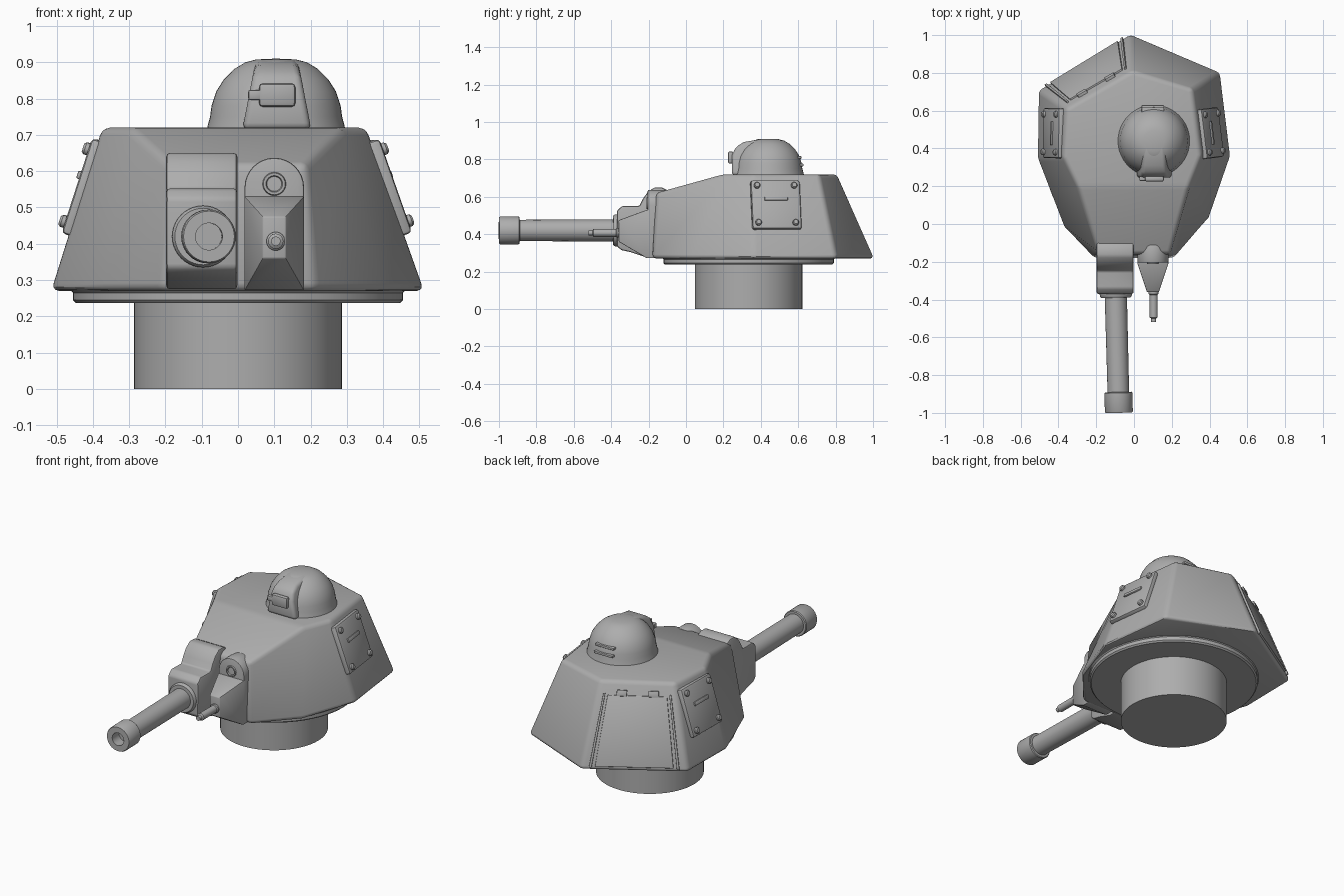
import bpy, bmesh, math
from mathutils import Vector, Matrix

if "Cube" in bpy.data.objects:
    bpy.data.objects.remove(bpy.data.objects["Cube"])

steel = bpy.data.materials.new("plain grey steel")
steel.use_nodes = True
GREY = (0.42, 0.42, 0.42, 1)
steel.diffuse_color = GREY
steel.node_tree.nodes["Principled BSDF"].inputs["Base Color"].default_value = GREY


def finish(name, bm, bevel=0, segments=2, angle=30, matrix=None):
    bmesh.ops.recalc_face_normals(bm, faces=bm.faces)
    if bevel:
        edges = [e for e in bm.edges if e.is_manifold and e.calc_face_angle(0) > math.radians(angle)]
        bmesh.ops.bevel(bm, geom=edges, offset=bevel, segments=segments, profile=0.5, affect='EDGES')
    if matrix:
        bm.transform(matrix)
    mesh = bpy.data.meshes.new(name)
    bm.to_mesh(mesh)
    bm.free()
    mesh.materials.append(steel)
    obj = bpy.data.objects.new(name, mesh)
    bpy.context.collection.objects.link(obj)
    bpy.ops.object.select_all(action='DESELECT')
    obj.select_set(True)
    bpy.context.view_layer.objects.active = obj
    bpy.ops.object.shade_smooth_by_angle(angle=math.radians(35))
    return obj


def loft(name, rings, bevel=0, **kw):
    """Skin closed rings of equal length and cap both ends."""
    bm = bmesh.new()
    vs = [[bm.verts.new(p) for p in r] for r in rings]
    n = len(vs[0])
    for a, b in zip(vs, vs[1:]):
        for i in range(n):
            bm.faces.new((a[i], a[(i + 1) % n], b[(i + 1) % n], b[i]))
    bm.faces.new(vs[0])
    bm.faces.new(vs[-1])
    return finish(name, bm, bevel, **kw)


def box(name, size, at=(0, 0, 0), bevel=0, matrix=None):
    x, y, z = (s / 2 for s in size)
    rings = [[Vector(at) + Vector((i * x, j * y, k * z)) for i, j in ((-1, -1), (1, -1), (1, 1), (-1, 1))]
             for k in (-1, 1)]
    return loft(name, rings, bevel, matrix=matrix)


def lathe(name, profile, start, end=None, steps=40):
    """Turn (radius, distance) pairs around the axis from start towards end."""
    start = Vector(start)
    axis = Vector(end) - start if end else Vector((0, 0, 1))
    m = Matrix.Translation(start) @ axis.to_track_quat('Z', 'Y').to_matrix().to_4x4()
    rings = [[(r * math.cos(t), r * math.sin(t), h) for t in (2 * math.pi * i / steps for i in range(steps))]
             for r, h in profile]
    return loft(name, rings, matrix=m)


# Faceted hull: lower outline, and upper outline with sloping front roof
low = [Vector((x, y, 0.27)) for x, y in (
    (-0.21, -0.18), (0.21, -0.18), (0.40, 0.03), (0.515, 0.36), (0.46, 0.805),
    (-0.02, 1.01), (-0.51, 0.71), (-0.515, 0.35), (-0.37, -0.02))]
high = [Vector((x, y, 0.62 if y < 0 else 0.72)) for x, y in (
    (-0.19, -0.16), (0.19, -0.16), (0.29, 0.20), (0.355, 0.36), (0.31, 0.715),
    (-0.01, 0.81), (-0.36, 0.61), (-0.375, 0.35), (-0.30, 0.20))]
bm = bmesh.new()
lo, hi = ([bm.verts.new(p) for p in ring] for ring in (low, high))
for i in range(9):
    j = (i + 1) % 9
    bm.faces.new((lo[i], lo[j], hi[j], hi[i]))
bm.faces.new(lo[::-1])
bm.faces.new((hi[0], hi[1], hi[2], hi[8]))
bm.faces.new(hi[2:9])
finish("hull", bm, bevel=0.022, segments=3, angle=12)

# Turret ring and pedestal
C = (0, 0.335, 0)
lathe("turret_ring", [(0.447, 0.237), (0.455, 0.245), (0.455, 0.265), (0.47, 0.28)], C, steps=64)
lathe("pedestal", [(0.287, 0), (0.287, 0.24)], C, steps=64)


def on_face(i, u, v):
    j = (i + 1) % 9
    return low[i].lerp(low[j], u).lerp(high[i].lerp(high[j], u), v)


def face_frame(i, u, v):
    x = (low[(i + 1) % 9] - low[i]).normalized()
    up = on_face(i, u, 1) - on_face(i, u, 0)
    n = x.cross(up).normalized()
    m = Matrix((x, n.cross(x), n)).transposed().to_4x4()
    return Matrix.Translation(on_face(i, u, v)) @ m


# Bolted side hatches
for side, face, u in (("left", 3, 0.31), ("right", 6, 0.56)):
    f = face_frame(face, u, 0.63)
    box(side + "_hatch", (0.265, 0.275, 0.04), (0, 0, 0.002), 0.012, f)
    box(side + "_hatch_slot", (0.125, 0.022, 0.012), (0, 0.03, 0.025), 0.004, f)
    for x in (-0.1, 0.1):
        for y in (-0.105, 0.105):
            lathe(side + "_hatch_bolt", [(0.017, 0), (0.017, 0.032), (0.012, 0.038)],
                  f @ Vector((x, y, 0)), f @ Vector((x, y, 1)), 12)

# Rear access door with side rails and hinges
n = face_frame(5, 0.5, 0.5).to_3x3().col[2]


def face_patch(name, u0, u1, v0, v1, height, bevel=0.003):
    base = [on_face(5, u, v) for u, v in ((u0, v0), (u1, v0), (u1, v1), (u0, v1))]
    loft(name, [[p - n * 0.03 for p in base], [p + n * height for p in base]], bevel)


face_patch("rear_door", 0.13, 0.87, 0.045, 0.84, 0.010)
for u in (0.075, 0.90):
    face_patch("rear_door_rail", u, u + 0.025, 0.03, 0.86, 0.012)
for u in (0.24, 0.64):
    face_patch("rear_door_hinge", u, u + 0.13, 0.83, 0.90, 0.016)

# Observation cupola
lathe("cupola", [(0.192, 0.71), (0.188, 0.728), (0.182, 0.75), (0.178, 0.78), (0.165, 0.82), (0.144, 0.853),
                 (0.115, 0.882), (0.085, 0.9), (0.055, 0.908), (0.01, 0.91)], (0.105, 0.44, 0), steps=48)
hood = [(0.245, 0.715), (0.245, 0.82), (0.265, 0.865), (0.31, 0.893), (0.4, 0.908), (0.5, 0.905), (0.5, 0.715)]


def hood_side(s):
    return [(0.107 + s * (0.095 - 0.2 * max(0, z - 0.72)), y, z) for y, z in hood]


loft("cupola_hood", [hood_side(-1), hood_side(1)], 0.018, segments=3)
box("cupola_visor", (0.1, 0.03, 0.065), (0.108, 0.239, 0.81), 0.01)
box("cupola_visor_lug", (0.04, 0.025, 0.028), (0.048, 0.24, 0.81), 0.006)
for z in (0.77, 0.81):
    box("cupola_rear_slot", (0.12, 0.04, 0.014), (0.1, 0.609 - (z - 0.77) * 0.3, z), 0.004)

# Main gun mantlet, a side profile extruded across
mantlet = [(-0.09, 0.63), (-0.13, 0.65), (-0.17, 0.65), (-0.205, 0.625), (-0.23, 0.59), (-0.25, 0.55), (-0.34, 0.552),
           (-0.37, 0.525), (-0.37, 0.335), (-0.345, 0.315), (-0.30, 0.305), (-0.21, 0.275), (-0.09, 0.275)]
loft("mantlet", [[(x, y, z) for y, z in mantlet] for x in (-0.198, -0.002)], 0.01)

# Main gun, slightly toed in, with a hollow muzzle
ROOT, TIP = (-0.097, -0.35, 0.42), (-0.08, -1, 0.42)
lathe("gun_collar", [(0.085, 0), (0.085, 0.03), (0.078, 0.04), (0.05, 0.04)], ROOT, TIP)
lathe("gun_barrel", [(0.059, 0), (0.057, 0.57)], ROOT, TIP)
lathe("gun_muzzle", [(0.05, 0.54), (0.070, 0.54), (0.074, 0.545), (0.074, 0.643), (0.07, 0.65), (0.037, 0.65),
                     (0.037, 0.585)], ROOT, TIP)

# Secondary gun mount: round-topped plate, tapered housing, sight port
arch = [(0.018, 0.275), (0.182, 0.275)] + [
    (0.1 + 0.082 * math.cos(t), 0.555 + 0.082 * math.sin(t)) for t in (math.pi * i / 16 for i in range(17))]
loft("secondary_mount", [[(x, y, z) for x, z in arch] for y in (-0.11, -0.205)], 0.006)
lathe("sight_port", [(0.034, 0), (0.03, 0.012), (0.023, 0.012), (0.02, 0.004)],
      (0.1, -0.2, 0.565), (0.1, -1, 0.565), 24)


def housing_ring(y, w, z0, z1):
    return [(0.1 - w, y, z0), (0.1 + w, y, z0), (0.1 + w, y, z1), (0.1 - w, y, z1)]


loft("secondary_housing", [housing_ring(-0.15, 0.082, 0.272, 0.53), housing_ring(-0.21, 0.082, 0.272, 0.53),
                           housing_ring(-0.36, 0.032, 0.36, 0.475)], 0.004)
lathe("secondary_barrel", [(0.026, 0), (0.026, 0.02), (0.021, 0.025), (0.021, 0.145), (0.013, 0.15), (0.013, 0.17)],
      (0.104, -0.35, 0.407), (0.105, -1, 0.407), 16)
